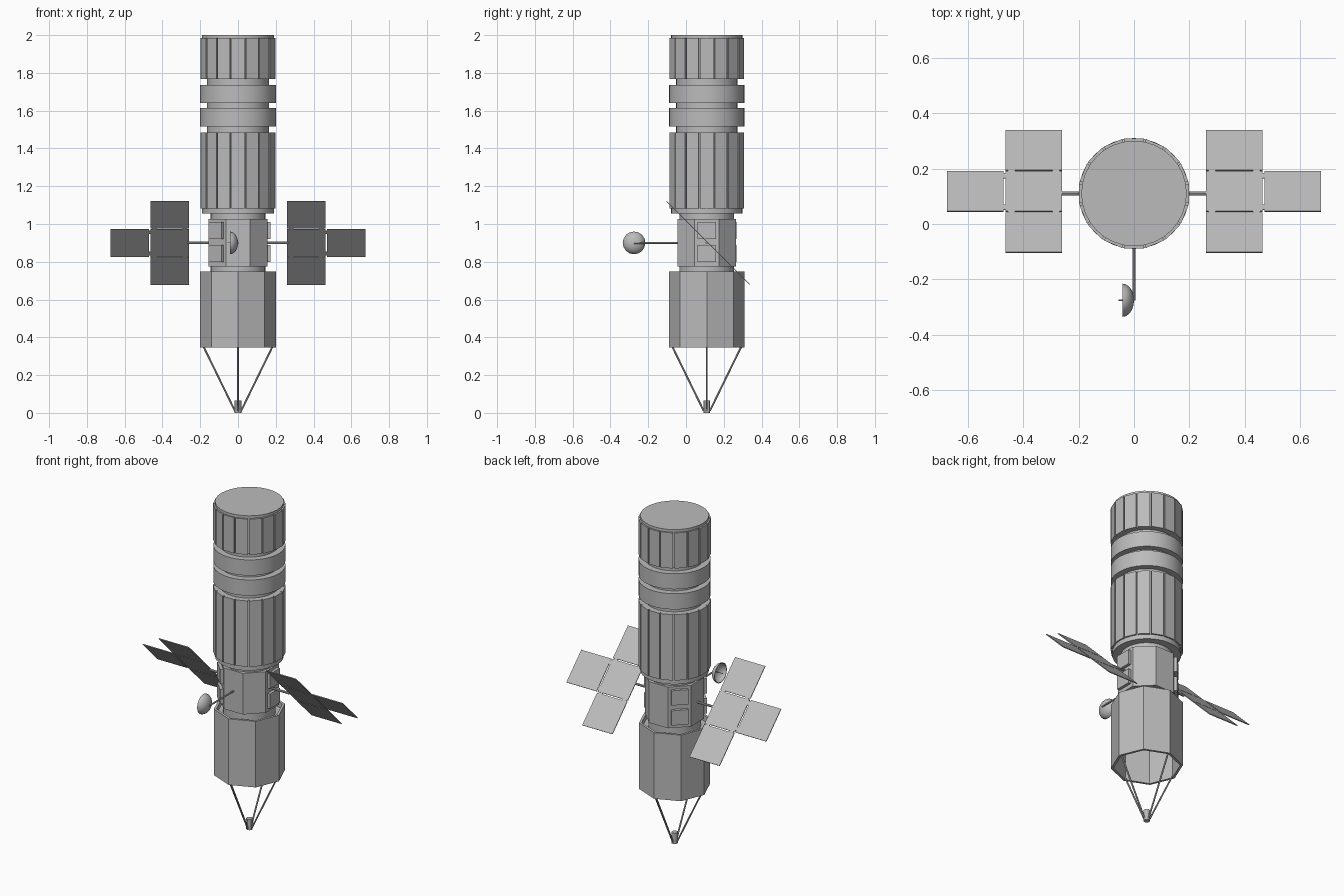
import bpy, bmesh
from math import sin, cos, pi, radians
from mathutils import Vector, Matrix

cube = bpy.data.objects.get("Cube")
if cube:
    bpy.data.objects.remove(cube, do_unlink=True)

CY = 0.11      # y of the body axis
ARM_Z = 0.9    # height of the side arms

grey = bpy.data.materials.new("satellite grey")
grey.use_nodes = True
grey.diffuse_color = (0.5, 0.5, 0.5, 1)
grey.node_tree.nodes["Principled BSDF"].inputs["Base Color"].default_value = (0.5, 0.5, 0.5, 1)


def finish(name, bm, smooth=False):
    bmesh.ops.recalc_face_normals(bm, faces=bm.faces)
    mesh = bpy.data.meshes.new(name)
    bm.to_mesh(mesh)
    bm.free()
    mesh.materials.append(grey)
    obj = bpy.data.objects.new(name, mesh)
    bpy.context.scene.collection.objects.link(obj)
    if smooth:
        bpy.ops.object.select_all(action='DESELECT')
        obj.select_set(True)
        bpy.context.view_layer.objects.active = obj
        bpy.ops.object.shade_smooth_by_angle(angle=radians(30))
    return obj


def lathe(name, profile, sides, turn=0.0, closed=False, smooth=False, matrix=None):
    """Revolve (radius, height) points; open profiles get end caps where radius is not 0."""
    bm = bmesh.new()
    rings = []
    for r, z in profile:
        angles = [turn + 2 * pi * i / sides for i in range(sides)]
        rings.append([bm.verts.new((r * cos(a), r * sin(a), z)) for a in angles])
    pairs = list(zip(rings, rings[1:]))
    if closed:
        pairs.append((rings[-1], rings[0]))
    else:
        bm.faces.new(rings[0])
        bm.faces.new(rings[-1])
    for a, b in pairs:
        for i in range(sides):
            j = (i + 1) % sides
            bm.faces.new((a[i], a[j], b[j], b[i]))
    bm.transform(matrix or Matrix.Translation((0, CY, 0)))
    return finish(name, bm, smooth)


def rod(name, start, end, radius, sides=8):
    start, end = Vector(start), Vector(end)
    axis = end - start
    matrix = Matrix.Translation(start) @ axis.to_track_quat('Z', 'Y').to_matrix().to_4x4()
    return lathe(name, [(radius, 0), (radius, axis.length)], sides, smooth=True, matrix=matrix)


def box(name, size, matrix):
    bm = bmesh.new()
    bmesh.ops.create_cube(bm, size=1)
    bm.transform(matrix @ Matrix.Diagonal((*size, 1)))
    return finish(name, bm)


# Round upper body: stacked bands, grooves and flanges
lathe("upper_body", [(0.145, 1.0), (0.145, 1.055), (0.19, 1.055), (0.19, 1.485),
                     (0.163, 1.485), (0.163, 1.517), (0.2, 1.517), (0.2, 1.613),
                     (0.163, 1.613), (0.163, 1.64), (0.2, 1.64), (0.2, 1.735),
                     (0.163, 1.735), (0.163, 1.767), (0.19, 1.767), (0.19, 2.0)],
      32, smooth=True)


# Flat cladding panels around the two fluted sections
def cladding(name, z0, z1, count=16):
    bm = bmesh.new()
    half = pi / count - 0.02
    for i in range(count):
        mid = 2 * pi * i / count
        ring = [(r, mid + s * half) for r, s in ((0.186, -1), (0.201, -1), (0.201, 1), (0.186, 1))]
        low, high = [[bm.verts.new((r * cos(a), CY + r * sin(a), z)) for r, a in ring]
                     for z in (z0, z1)]
        bm.faces.new(low)
        bm.faces.new(high)
        for k in range(4):
            n = (k + 1) % 4
            bm.faces.new((low[k], low[n], high[n], high[k]))
    return finish(name, bm)


cladding("lower_cladding", 1.083, 1.485)
cladding("upper_cladding", 1.767, 1.984)

# Eight-sided equipment section and its lower collar
lathe("equipment_section", [(0.168, 0.775), (0.168, 1.026)], 8, turn=pi / 8)
lathe("collar", [(0.145, 0.7), (0.145, 0.78)], 32, smooth=True)

# Hatch plates, two on each of three faces
for n, degrees in enumerate((0, 135, 225)):
    spin = Matrix.Translation((0, CY, 0)) @ Matrix.Rotation(radians(degrees), 4, 'Z')
    for label, z in (("upper", 0.965), ("lower", 0.843)):
        box(f"{label}_hatch_{n + 1}", (0.02, 0.096, 0.09),
            spin @ Matrix.Translation((0.163, 0, z)))

# Hollow eight-sided barrel with an inner deck
lathe("barrel", [(0.2, 0.345), (0.2, 0.748), (0.185, 0.748), (0.185, 0.345)], 8, closed=True)
lathe("barrel_deck", [(0.19, 0.7), (0.19, 0.715)], 8)

# Four struts meeting at the tip
for i in range(4):
    a = i * pi / 2
    rod(f"tip_strut_{i + 1}", (0.187 * cos(a), CY + 0.187 * sin(a), 0.36),
        (0.016 * cos(a), CY + 0.016 * sin(a), 0.01), 0.005)
lathe("tip", [(0.018, 0), (0.018, 0.066)], 12, smooth=True)

# Tilted solar wings: four panels each, joined by small hinges
for side, sx in (("left", 1), ("right", -1)):
    rod(f"{side}_wing_arm", (sx * 0.14, CY, ARM_Z), (sx * 0.27, CY, ARM_Z), 0.007)
    tilt = Matrix.Translation((0, CY + 0.007, ARM_Z)) @ Matrix.Rotation(radians(-45), 4, 'X')
    step = 0.21
    panels = {"inner": (0.362, 0), "back": (0.362, step), "front": (0.362, -step),
              "outer": (0.573, 0)}
    for label, (x, y) in panels.items():
        box(f"{side}_{label}_panel", (0.203, 0.203, 0.005),
            tilt @ Matrix.Translation((sx * x, y, 0)))
    for k in (-1, 1):
        box(f"{side}_outer_hinge", (0.014, 0.025, 0.004),
            tilt @ Matrix.Translation((sx * 0.468, k * 0.08, 0)))
        for j in (-1, 1):
            box(f"{side}_cross_hinge", (0.025, 0.014, 0.004),
                tilt @ Matrix.Translation((sx * (0.362 + j * 0.08), k * step / 2, 0)))

# Dish on a front boom, opening to the right
DISH_Y = -0.275
rod("dish_boom", (0, CY - 0.14, ARM_Z), (0, DISH_Y, ARM_Z), 0.005)
bowl = [(0.06 * sin(t), 0.042 * cos(t)) for t in (pi / 2 * k / 6 for k in range(1, 7))]
shell = [(0.001, 0.042)] + bowl + [(r * 0.94, z * 0.9) for r, z in reversed(bowl)] + [(0.001, 0.038)]
lathe("dish", shell, 16, smooth=True,
      matrix=Matrix.Translation((-0.042, DISH_Y, ARM_Z)) @ Matrix.Rotation(pi / 2, 4, 'Y'))
rod("dish_feed", (-0.005, DISH_Y, ARM_Z), (-0.055, DISH_Y, ARM_Z), 0.002, 6)
